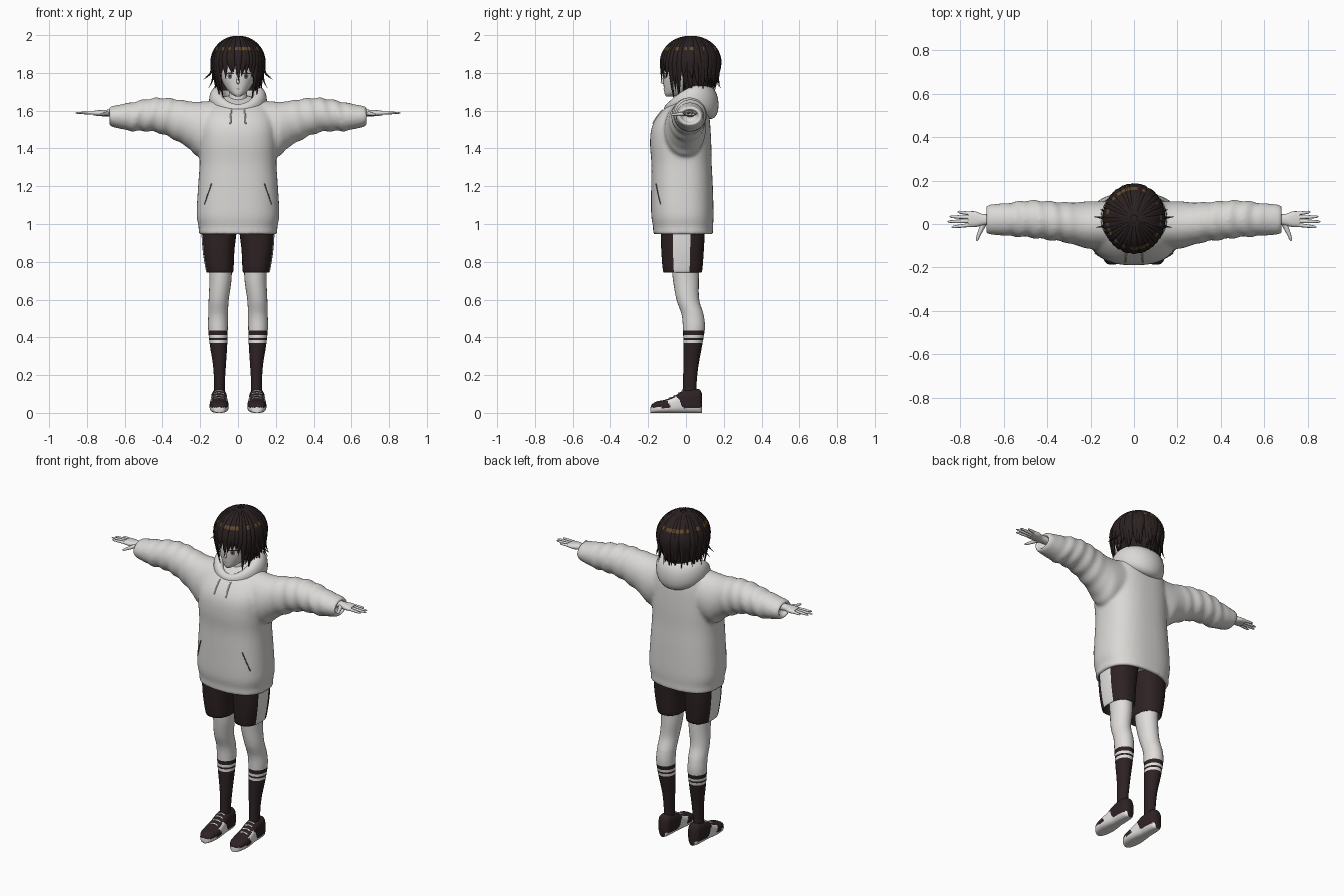
import bpy, bmesh, math, random
from mathutils import Vector as V
from mathutils.bvhtree import BVHTree

random.seed(4)
if "Cube" in bpy.data.objects:
    bpy.data.objects.remove(bpy.data.objects["Cube"])
X, Y, Z = V((1, 0, 0)), V((0, 1, 0)), V((0, 0, 1))


def material(name, r, g, b):
    m = bpy.data.materials.new(name)
    m.use_nodes = True
    m.diffuse_color = (r, g, b, 1)
    bsdf = m.node_tree.nodes["Principled BSDF"]
    bsdf.inputs["Base Color"].default_value = (r, g, b, 1)
    bsdf.inputs["Roughness"].default_value = 0.8
    return m


FLEECE = material("pale_fleece", 0.70, 0.69, 0.67)
SKIN = material("skin", 0.74, 0.72, 0.70)
WHITE = material("white_trim", 0.78, 0.77, 0.75)
CLOTH = material("dark_cloth", 0.027, 0.016, 0.017)
HAIR = material("dark_hair", 0.024, 0.015, 0.015)
GLINT = material("hair_glint", 0.12, 0.07, 0.025)
IRIS = material("grey_iris", 0.16, 0.16, 0.18)
SEAM = material("grey_seam", 0.16, 0.15, 0.15)
LIP = material("lip", 0.40, 0.27, 0.25)


def spline(keys, steps):
    """Smooth resampling of a list of equal-length tuples."""
    out = []
    for i in range(len(keys) - 1):
        quad = [keys[max(i - 1, 0)], keys[i], keys[i + 1], keys[min(i + 2, len(keys) - 1)]]
        for s in range(steps):
            t = s / steps
            out.append([b + t * ((c - a) / 2 + t * (a - 2.5 * b + 2 * c - d / 2
                       + t * (1.5 * (b - c) + (d - a) / 2))) for a, b, c, d in zip(*quad)])
    return out + [list(keys[-1])]


def ring(c, u, v, ru, rv, n=24, p=2.0):
    pts = []
    for i in range(n):
        ca, sa = math.cos(math.tau * i / n), math.sin(math.tau * i / n)
        pts.append(V(c) + u * math.copysign(abs(ca) ** (2 / p), ca) * ru
                   + v * math.copysign(abs(sa) ** (2 / p), sa) * rv)
    return pts


def loft(bm, rings, closed=False):
    rows = [[bm.verts.new(p) for p in r] for r in rings]
    n = len(rows[0])
    for a, b in zip(rows, rows[1:] + rows[:1] if closed else rows[1:]):
        for i in range(n):
            bm.faces.new((a[i], a[(i + 1) % n], b[(i + 1) % n], b[i]))
    if not closed:
        bm.faces.new(rows[0])
        bm.faces.new(rows[-1])


def sweep(bm, pts, widths, thicks, side, n=8):
    rings = []
    for i, p in enumerate(pts):
        t = (pts[min(i + 1, len(pts) - 1)] - pts[max(i - 1, 0)]).normalized()
        rings.append(ring(p, side, t.cross(side).normalized(), widths[i], thicks[i], n))
    loft(bm, rings)


def finish(name, bm, mats, rule=None, mirror=False):
    bmesh.ops.recalc_face_normals(bm, faces=bm.faces)
    if rule:
        for f in bm.faces:
            f.material_index = rule(f.calc_center_median(), f.normal)
    me = bpy.data.meshes.new(name)
    bm.to_mesh(me)
    bm.free()
    ob = bpy.data.objects.new(name, me)
    bpy.context.collection.objects.link(ob)
    for m in mats:
        me.materials.append(m)
    bpy.ops.object.select_all(action='DESELECT')
    ob.select_set(True)
    bpy.context.view_layer.objects.active = ob
    bpy.ops.object.shade_smooth_by_angle(angle=math.radians(50))
    if mirror:
        ob.modifiers.new("mirror", 'MIRROR').use_mirror_merge = False
    return ob


def front_of(ob):
    tree = BVHTree.FromObject(ob, bpy.context.evaluated_depsgraph_get())
    return lambda x, z: tree.ray_cast(V((x, -1, z)), Y)[0] or V((x, -0.1, z))


# Hoodie: body and both sleeves fused into one soft skin
bm = bmesh.new()
body = [(.99, .175, -.14, .11), (.95, .185, -.15, .12), (.945, .207, -.172, .142),
        (.985, .208, -.174, .143), (1.05, .219, -.184, .146), (1.2, .211, -.184, .142),
        (1.32, .203, -.183, .136), (1.42, .205, -.19, .134), (1.5, .205, -.184, .13),
        (1.56, .195, -.158, .125), (1.62, .165, -.104, .115), (1.66, .11, -.035, .1), (1.68, .05, 0, .08)]
loft(bm, [ring((0, (f + b) / 2, z), X, Y, rx, (b - f) / 2, 48, 2.5) for z, rx, f, b in spline(body, 4)])
sleeve = [(.06, 1.4, 1.66, -.11, .1), (.2, 1.355, 1.648, -.115, .105), (.26, 1.4, 1.65, -.1, .1),
          (.33, 1.443, 1.662, -.082, .1), (.42, 1.482, 1.668, -.07, .107), (.5, 1.492, 1.658, -.06, .108),
          (.56, 1.492, 1.645, -.057, .1), (.62, 1.503, 1.633, -.052, .094), (.675, 1.518, 1.622, -.046, .087),
          (.678, 1.535, 1.605, -.028, .068), (.65, 1.54, 1.6, -.02, .06)]
for side in (1, -1):
    rings = []
    for x, lo, hi, f, b in spline(sleeve, 6):
        r = ring((side * x, (f + b) / 2, (lo + hi) / 2), Y, Z, (b - f) / 2, (hi - lo) / 2, 32)
        mid = V((side * x, (f + b) / 2, (lo + hi) / 2))
        fold = .05 * max(0, min(1, (x - .25) / .1, (.62 - x) / .06))
        rings.append([mid + (p - mid) * (1 + fold * math.sin(x * 85 + 2.2 * math.sin(math.tau * i / 32)))
                      for i, p in enumerate(r)])
    loft(bm, rings)
hoodie = finish("hoodie", bm, [FLEECE])
remesh = hoodie.modifiers.new("fuse", 'REMESH')
remesh.mode, remesh.voxel_size, remesh.use_smooth_shade = 'VOXEL', 0.01, True
soft = hoodie.modifiers.new("soften", 'SMOOTH')
soft.factor, soft.iterations = 0.5, 6

# Hood lying around the neck, heavy at the back
bm = bmesh.new()
rings = []
for i in range(48):
    a = math.tau * i / 48
    back, out = (1 + math.cos(a)) / 2, V((math.sin(a), math.cos(a), 0))
    c = V((.115 * out.x, .01 + .108 * out.y, 1.61 + .035 * back + .035 * out.x ** 2))
    rings.append(ring(c, (out - Z * .25).normalized(), Z, .02 + .036 * back, .024 + .064 * back, 20, 2.2))
loft(bm, rings, closed=True)
finish("hood", bm, [FLEECE])

# Drawstrings and pocket openings laid on the cloth
on_cloth = front_of(hoodie)
for name, top, bottom, w, mat in (("drawstring", (.036, 1.605), (.04, 1.53), .004, WHITE),
                                  ("pocket_opening", (.14, 1.215), (.178, 1.105), .003, SEAM)):
    bm = bmesh.new()
    pts = []
    for i in range(9):
        t = i / 8
        pts.append(on_cloth(top[0] + (bottom[0] - top[0]) * t, top[1] + (bottom[1] - top[1]) * t) - Y * .002)
    sweep(bm, pts, [w] * 9, [w] * 9, X)
    finish(name, bm, [mat], mirror=True)

# Shorts with a pale side panel
bm = bmesh.new()
shorts = [(1.0, .098, .097, -.017, .118), (.87, .103, .085, -.018, .113), (.755, .097, .073, -.018, .104),
          (.752, .096, .066, -.016, .094), (.8, .095, .062, -.01, .085)]
loft(bm, [ring((cx, cy, z), X, Y, rx, ry, 64, 2.4) for z, cx, rx, cy, ry in spline(shorts, 4)])
finish("shorts_leg", bm, [CLOTH, WHITE],
       lambda c, n: int(n.x > .3 and c.x > .12 and -.068 < c.y < .022), mirror=True)

# Legs with striped knee socks
bm = bmesh.new()
leg = [(.82, .092, .062, -.005, .075), (.7, .093, .058, 0, .068), (.6, .102, .053, .01, .06),
       (.52, .105, .052, .035, .058), (.45, .106, .052, .042, .058), (.36, .103, .046, .036, .05),
       (.25, .098, .034, .026, .04), (.15, .098, .028, .02, .036), (.09, .098, .03, .02, .04)]
loft(bm, [ring((cx, cy, z), X, Y, rx, ry) for z, cx, rx, cy, ry in spline(leg, 18)])


def sock(c, n):
    if c.z > .436:
        return 0
    return 2 if .395 < c.z < .413 or .37 < c.z < .387 else 1


finish("leg", bm, [SKIN, CLOTH, WHITE], sock, mirror=True)

# Shoes: pale sole and side flash, dark upper
bm = bmesh.new()
shoe = [(-.187, .012, .03), (-.18, .028, .045), (-.155, .043, .06), (-.11, .05, .07), (-.06, .047, .09),
        (-.02, .043, .115), (.03, .042, .125), (.07, .036, .125), (.086, .02, .1)]
loft(bm, [ring((.1, y, h / 2), X, Z, w, h / 2, 40, 3) for y, w, h in spline(shoe, 7)])


def shoe_colour(c, n):
    flash = -.08 < c.y + (c.z - .03) * .6 < -.015 and c.z < .085 and abs(n.z) < .75
    return int(c.z < .028 or flash)


finish("shoe", bm, [CLOTH, WHITE], shoe_colour, mirror=True)
bm = bmesh.new()
for y, z in ((-.085, .08), (-.06, .092), (-.038, .106), (-.018, .118)):
    sweep(bm, [V((.1 + d * .024, y, z - .006 * d * d)) for d in (-1, -.5, 0, .5, 1)],
          [.005] * 5, [.004] * 5, Y)
finish("laces", bm, [WHITE], mirror=True)

# Hands: wrist and palm, four fingers, thumb
bm = bmesh.new()
palm = [(.62, .025, .024, .024), (.69, .02, .025, .018), (.73, .022, .036, .016), (.765, .022, .036, .012)]
loft(bm, [ring((x, y, 1.587), Y, Z, w, h, 16, 2.4) for x, y, w, h in spline(palm, 4)])
for y0, x1, y1 in ((-.004, .84, -.014), (.013, .86, .011), (.03, .85, .034), (.047, .812, .056)):
    pts = [V((.75, y0, 1.588)).lerp(V((x1, y1, 1.588)), t) for t in (0, .3, .6, .9, 1)]
    sweep(bm, pts, [.009, .0085, .008, .006, .002], [.009, .008, .007, .005, .002], Y)
thumb = [V((.69, .005, 1.585)), V((.705, -.028, 1.582)), V((.715, -.05, 1.58)), V((.722, -.072, 1.58)),
         V((.724, -.078, 1.58))]
sweep(bm, thumb, [.015, .012, .009, .007, .002], [.012, .01, .008, .006, .002], X)
finish("hand", bm, [SKIN], mirror=True)

# Head, neck and nose
bm = bmesh.new()
head = [(1.675, .012, -.105, -.07), (1.69, .038, -.113, 0), (1.72, .064, -.117, .06), (1.76, .086, -.12, .1),
        (1.8, .098, -.121, .12), (1.85, .102, -.116, .13), (1.9, .095, -.1, .12), (1.95, .06, -.06, .08)]
loft(bm, [ring((0, (f + b) / 2, z), X, Y, rx, (b - f) / 2, 32, 2.2) for z, rx, f, b in spline(head, 4)])
head_ob = finish("head", bm, [SKIN])
bm = bmesh.new()
loft(bm, [ring((0, y, z), X, Y, r, r) for z, y, r in ((1.56, .02, .07), (1.64, .01, .05), (1.75, .01, .046))])
sweep(bm, [V((0, -.114, 1.785)), V((0, -.122, 1.765)), V((0, -.125, 1.75)), V((0, -.114, 1.742))],
      [.003, .007, .009, .004], [.003, .007, .01, .004], X)
finish("neck_and_nose", bm, [SKIN])

# Face details as thin plates following the face
on_face = front_of(head_ob)


def plate(name, cx, cz, rx, rz, lift, mat, mirror=True):
    bm = bmesh.new()
    rim = [bm.verts.new(on_face(cx + p.x, cz + p.z) - Y * lift) for p in ring((0, 0, 0), X, Z, rx, rz, 20)]
    hub = bm.verts.new(on_face(cx, cz) - Y * lift)
    for i in range(20):
        bm.faces.new((hub, rim[i], rim[(i + 1) % 20]))
    finish(name, bm, [mat], mirror=mirror)


plate("eye_white", .043, 1.782, .023, .015, .002, WHITE)
plate("iris", .043, 1.782, .012, .015, .0035, IRIS)
plate("pupil", .043, 1.783, .005, .007, .005, HAIR)
plate("upper_lash", .044, 1.797, .025, .004, .005, HAIR)
plate("mouth", 0, 1.715, .014, .002, .002, LIP, mirror=False)

# Hair: rounded cap hollowed at the face, covered in tapering locks
MID, RX, RY = 1.86, .135, .152


def scalp(a, r, z):
    return V((RX * r * math.sin(a), .025 - RY * r * math.cos(a), z))


def narrow(z, k):
    return 1 - k * (max(0, MID - z) / .2) ** 1.5


bm = bmesh.new()
rings = []
for i in range(26):
    phi = .08 + i / 14 * (math.pi / 2 - .08)
    z, r = (MID + .13 * math.cos(phi), math.sin(phi)) if i <= 14 else (MID - (i - 14) * .014, 1)
    r = .96 * r * narrow(z, .35)
    row = [scalp(math.tau * j / 40, r, z) for j in range(40)]
    for p in row:
        if z < 1.84 and p.y < -.015:
            p.y = -.015
            p.x *= .75
    rings.append(row)
loft(bm, rings)
finish("hair_cap", bm, [HAIR])

bm = bmesh.new()


def lock(a, end, flick, width, k, lean=0):
    pts, wide, thick = [], [], []
    for i in range(21):
        t = i / 20
        phi = .12 + min(1, t * 2) * (math.pi / 2 - .12)
        z = MID + .134 * math.cos(phi) if t <= .5 else MID + (end - MID) * (2 * t - 1)
        turn = a + lean * max(0, t - .4)
        out = V((math.sin(turn), -math.cos(turn), 0))
        pts.append(scalp(turn, math.sin(phi) * narrow(z, k), z) + out * flick * max(0, 2 * t - 1) ** 3)
        taper = min(1, .25 + t * 1.6) * min(1, (1.02 - t) * 2.4)
        wide.append(width * taper)
        thick.append(.011 * taper)
    before = len(bm.faces)
    sweep(bm, pts, wide, thick, V((math.cos(a), math.sin(a), 0)))
    bm.faces.ensure_lookup_table()
    if random.random() < .4:
        for f in bm.faces[before:]:
            c = f.calc_center_median()
            f.material_index = int(1.912 < c.z < 1.938)


for i in range(40):
    a = math.tau * (i - 19.5) / 40 + random.uniform(-.04, .04)
    if abs(a) < .78:
        lock(a, random.uniform(1.77, 1.805), .004, .017, .03, random.uniform(-.25, .25))
    elif abs(a) < 1.2:
        lock(a, random.uniform(1.65, 1.7), -.005, .017, .18, -.15 * math.copysign(1, a))
    else:
        lock(a, random.uniform(1.69, 1.74), random.uniform(0, .025), .021, .33, random.uniform(-.3, .3))
for side in (1, -1):
    for a, end, flick in ((1.3, 1.775, .055), (1.55, 1.765, .06), (1.75, 1.72, .045), (2.1, 1.72, .035),
                          (2.5, 1.71, .03), (2.9, 1.72, .03), (1.0, 1.66, .01)):
        lock(side * a, end, flick, .015, .25, side * .1)
lock(.02, 1.755, .006, .013, 0)
finish("hair_locks", bm, [HAIR, GLINT])
